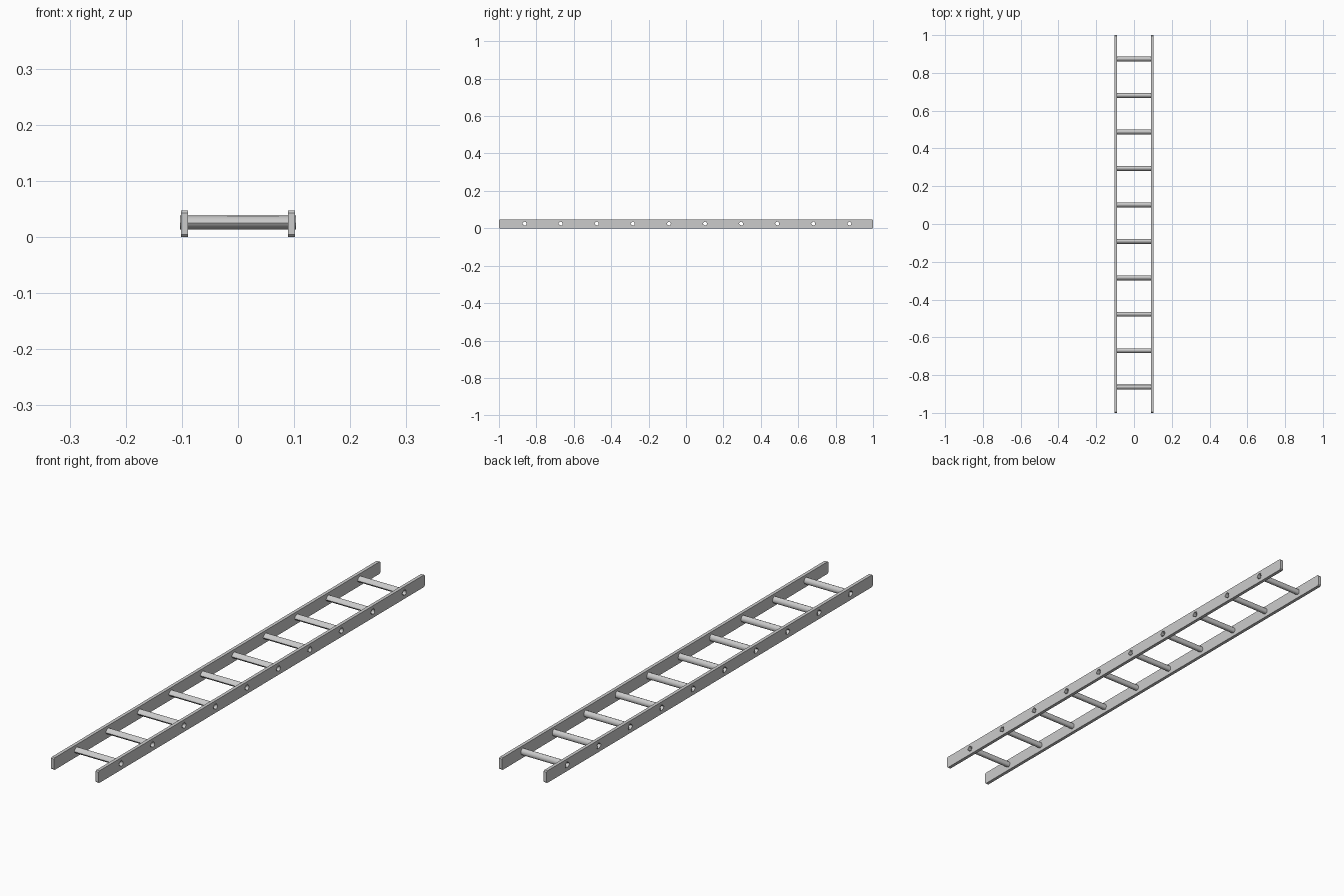
import bpy, bmesh

if "Cube" in bpy.data.objects:
    bpy.data.objects.remove(bpy.data.objects["Cube"])

RUNG_Z = 0.025
RUNG_Y = [-0.864 + 0.193 * i for i in range(10)]
# rounded three-sided rung section (y, z), narrow edge toward -y
SECTION = [(-0.013, 0.0), (-0.010, 0.005), (-0.003, 0.011), (0.003, 0.013),
           (0.008, 0.010), (0.012, 0.004), (0.013, -0.002), (0.011, -0.009),
           (0.006, -0.012), (0.0, -0.011), (-0.006, -0.008), (-0.011, -0.004)]


def place(scale, y=0.0):
    return [(a * scale + y, b * scale + RUNG_Z) for a, b in SECTION]


def prism(bm, pts, x0, x1):
    a = [bm.verts.new((x0, y, z)) for y, z in pts]
    b = [bm.verts.new((x1, y, z)) for y, z in pts]
    n = len(pts)
    bm.faces.new(a)
    bm.faces.new(b[::-1])
    for i in range(n):
        j = (i + 1) % n
        bm.faces.new((a[i], b[i], b[j], a[j]))


def tube(bm, outer, inner, x0, x1):
    rings = [[bm.verts.new((x, y, z)) for y, z in p]
             for p, x in ((outer, x0), (outer, x1), (inner, x1), (inner, x0))]
    n = len(outer)
    for k in range(4):
        r, s = rings[k], rings[(k + 1) % 4]
        for i in range(n):
            j = (i + 1) % n
            bm.faces.new((r[i], s[i], s[j], r[j]))


def finish(bm, name):
    bmesh.ops.recalc_face_normals(bm, faces=bm.faces)
    me = bpy.data.meshes.new(name)
    bm.to_mesh(me)
    bm.free()
    ob = bpy.data.objects.new(name, me)
    bpy.context.collection.objects.link(ob)
    return ob


def activate(ob):
    bpy.ops.object.select_all(action='DESELECT')
    ob.select_set(True)
    bpy.context.view_layer.objects.active = ob


# cutter for the rung sockets
bm = bmesh.new()
for y in RUNG_Y:
    prism(bm, place(0.97, y), -0.2, 0.2)
cutter = finish(bm, "socket_cutter")
cutter.hide_render = True

# side rails with eased ends
H, E = 0.047, 0.004
rail_profile = [(-1, E), (-1 + E, 0), (1 - E, 0), (1, E),
                (1, H - E), (1 - E, H), (-1 + E, H), (-1, H - E)]
for name, x0, x1 in (("left_rail", -0.102, -0.089), ("right_rail", 0.089, 0.102)):
    bm = bmesh.new()
    prism(bm, rail_profile, x0, x1)
    rail = finish(bm, name)
    mod = rail.modifiers.new("sockets", 'BOOLEAN')
    mod.operation = 'DIFFERENCE'
    mod.solver = 'EXACT'
    mod.object = cutter
    activate(rail)
    bpy.ops.object.modifier_apply(modifier=mod.name)
bpy.data.objects.remove(cutter, do_unlink=True)

# hollow rungs, slightly proud of the rails
for i, y in enumerate(RUNG_Y):
    bm = bmesh.new()
    tube(bm, place(1.0, y), place(0.84, y), -0.1035, 0.1035)
    rung = finish(bm, f"rung_{i + 1}")
    activate(rung)
    bpy.ops.object.shade_smooth_by_angle(angle=0.9)
